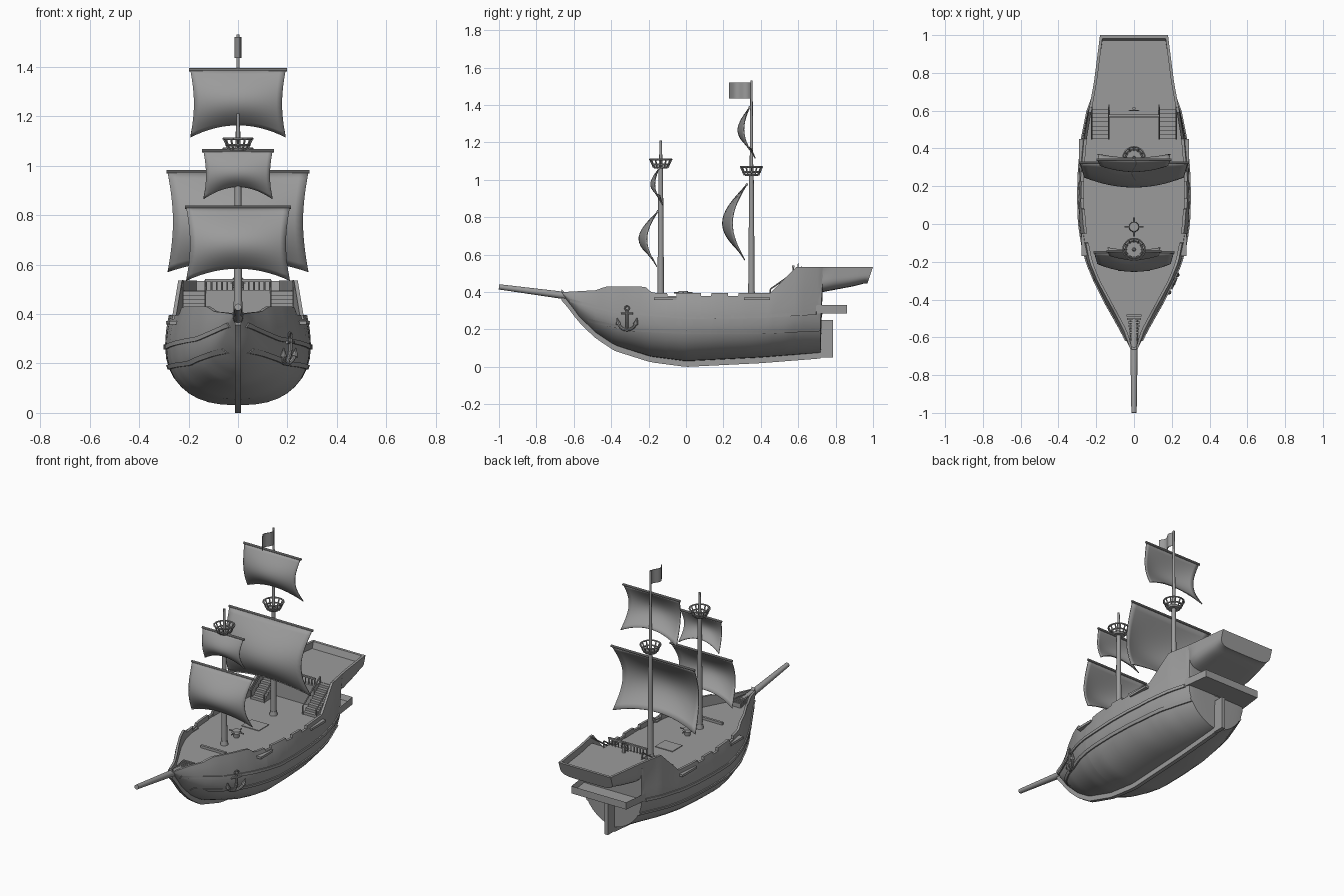
import bpy, bmesh, math
from mathutils import Vector, Matrix

cube = bpy.data.objects.get("Cube")
if cube:
    bpy.data.objects.remove(cube, do_unlink=True)

grey = bpy.data.materials.new("plain_grey")
grey.use_nodes = True
grey.diffuse_color = (0.33, 0.33, 0.33, 1)
grey.node_tree.nodes["Principled BSDF"].inputs["Base Color"].default_value = grey.diffuse_color


def add(name, bm, angle=35):
    """Turn a bmesh into an object with smooth shading and sharp edges."""
    bmesh.ops.recalc_face_normals(bm, faces=bm.faces)
    me = bpy.data.meshes.new(name)
    bm.to_mesh(me)
    bm.free()
    me.materials.append(grey)
    for p in me.polygons:
        p.use_smooth = True
    me.set_sharp_from_angle(angle=math.radians(angle))
    ob = bpy.data.objects.new(name, me)
    bpy.context.scene.collection.objects.link(ob)
    return ob


def put_box(bm, x, y, z):
    size = Vector((x[1] - x[0], y[1] - y[0], z[1] - z[0]))
    mid = Vector((sum(x), sum(y), sum(z))) / 2
    bmesh.ops.create_cube(bm, size=1, matrix=Matrix.Translation(mid) @ Matrix.Diagonal(size.to_4d()))


def put_rod(bm, a, b, r1, r2=None, sides=12):
    a, b = Vector(a), Vector(b)
    m = Matrix.Translation((a + b) / 2) @ (b - a).to_track_quat('Z', 'Y').to_matrix().to_4x4()
    bmesh.ops.create_cone(bm, cap_ends=True, segments=sides, radius1=r1,
                          radius2=r1 if r2 is None else r2, depth=(b - a).length, matrix=m)


def put_path(bm, pts, r, sides=6):
    for a, b in zip(pts, pts[1:]):
        put_rod(bm, a, b, r, sides=sides)


def loft(bm, rings):
    vs = [[bm.verts.new(p) for p in ring] for ring in rings]
    n = len(vs[0])
    for a, b in zip(vs, vs[1:]):
        for i in range(n):
            bm.faces.new((a[i], a[(i + 1) % n], b[(i + 1) % n], b[i]))
    bm.faces.new(vs[0])
    bm.faces.new(vs[-1])


def lerp(table, y):
    if y <= table[0][0]:
        return table[0][1]
    for (a, u), (b, v) in zip(table, table[1:]):
        if y <= b:
            return u + (v - u) * (y - a) / (b - a)
    return table[-1][1]


# Hull lines along the length
BOTTOM = [(-.66, .385), (-.57, .265), (-.48, .18), (-.38, .115), (-.19, .055), (0, .03),
          (.4, .05), (.72, .075), (.73, .4), (.97, .445)]
BEAM = [(-.66, .02), (-.56, .07), (-.42, .15), (-.3, .21), (-.2, .25), (-.1, .275), (0, .29),
        (.15, .295), (.3, .29), (.45, .275), (.6, .245), (.72, .2), (.75, .212), (1, .18)]
RAIL_X = [(-.66, .02), (-.56, .055), (-.42, .13), (-.3, .195), (-.2, .235), (-.1, .255), (0, .27),
          (.15, .28), (.3, .278), (.45, .265), (.6, .24), (.75, .212), (1, .18)]
RAIL_Z = [(-.66, .4), (-.48, .41), (-.43, .43), (-.22, .43), (-.18, .395), (.45, .395), (.59, .535)]
FULLNESS = [(-.66, .85), (-.4, .6), (-.1, .4), (.35, .4), (.72, .6), (.73, .15)]
PORTS = [(-.1, -.05), (.08, .135), (.225, .28)]
DECK, POOP = .365, .495


def half_width(y, z):
    zb, zt = lerp(BOTTOM, y), lerp(RAIL_Z, y)
    zm = max(.27, (zb + zt) / 2)
    if z < zm:
        s = min(1, max(0, (z - zb) / (zm - zb)))
        return lerp(BEAM, y) * (1 - (1 - s) ** 2.2) ** lerp(FULLNESS, y)
    t = min(1, (z - zm) / (zt - zm))
    return lerp(BEAM, y) + (lerp(RAIL_X, y) - lerp(BEAM, y)) * t * t


def section(y):
    zb, zt = lerp(BOTTOM, y), lerp(RAIL_Z, y)
    zm = max(.27, (zb + zt) / 2)
    if any(a < y < b for a, b in PORTS):
        zt = .378
    zd = max(DECK if y < .63 else POOP, zb + .005)
    if y > .982 or y < -.655:
        zd = zt - .001
    zs = [zb + (zm - zb) * (k / 9) ** 2 for k in range(10)] + [zm + (zt - zm) * k / 4 for k in range(1, 5)]
    side = [(half_width(y, z), z) for z in zs]
    xi = max(side[-1][0] - .015, side[-1][0] * .6)
    side += [(xi, zt), (xi, zd)]
    ring = [(0, zb)] + side[1:] + [(0, zd)] + [(-x, z) for x, z in reversed(side[1:])]
    rake = max(0, y - .9) * .3
    return [(x, y - rake * (.535 - z) / .09, z) for x, z in ring]


# Hull with bulwark, deck and raised stern
stations = [-.66 + 1.66 * k / 56 for k in range(57)] + [.72, .73, .629, .631, .981, .983, -.654, -.656, .59, .45]
stations += [e + d for p in PORTS for e in p for d in (-.001, .001)]
bm = bmesh.new()
loft(bm, [section(y) for y in sorted(set(stations))])
add("hull", bm)

# Keel and stem
bm = bmesh.new()
rings = []
for k in range(40):
    y = -.665 + 1.385 * k / 39
    z = lerp(BOTTOM, y)
    rings.append([(-.012, y, z + .03), (.012, y, z + .03), (.012, y, z - .03), (-.012, y, z - .03)])
loft(bm, rings)
add("keel", bm)

# Wales running along both sides
WALES = [[(-.62, .355), (-.4, .3), (0, .265), (.4, .27), (.73, .29)],
         [(-.53, .25), (-.3, .2), (0, .185), (.4, .185), (.72, .2)]]
bm = bmesh.new()
for table in WALES:
    for s in (-1, 1):
        rings = []
        for k in range(41):
            y = table[0][0] + (table[-1][0] - table[0][0]) * k / 40
            z = lerp(table, y)
            lo, hi = half_width(y, z - .009), half_width(y, z + .009)
            rings.append([(s * (lo - .01), y, z - .009), (s * (lo + .007), y, z - .009),
                          (s * (hi + .007), y, z + .009), (s * (hi - .01), y, z + .009)])
        loft(bm, rings)
add("wales", bm)

# Channel ledges beside the masts
bm = bmesh.new()
for s in (-1, 1):
    for x, y in ((.278, (-.17, -.05)), (.292, (.31, .45))):
        put_box(bm, sorted((s * (x - .04), s * x)), y, (.358, .372))
add("channel_ledges", bm)

# Stern gallery with sunken floor, and rudder
bm = bmesh.new()
put_box(bm, (-.21, .21), (.69, .86), (.285, .33))
for v in bm.verts:
    if v.co.y > .8:
        v.co.x *= .9
bm.faces.ensure_lookup_table()
top = [f for f in bm.faces if f.calc_center_median().z > .32]
bmesh.ops.inset_region(bm, faces=top, thickness=.015, depth=0)
bmesh.ops.translate(bm, verts=top[0].verts, vec=(0, 0, -.03))
add("stern_gallery", bm)
bm = bmesh.new()
put_box(bm, (-.012, .012), (.7, .787), (.05, .25))
add("rudder", bm)

# Bowsprit, masts, yards
bm = bmesh.new()
put_rod(bm, (0, -.5, .362), (0, -1, .428), .022, .014, 16)
add("bowsprit", bm)
MASTS = {"fore": (-.135, 1.21, 1.065), "main": (.35, 1.53, 1.025)}
for name, (y, top_z, nest) in MASTS.items():
    bm = bmesh.new()
    put_rod(bm, (0, y, DECK - .01), (0, y, nest), .018, .012, 16)
    put_rod(bm, (0, y, nest), (0, y, top_z), .01, .006, 12)
    put_rod(bm, (0, y, DECK - .01), (0, y, DECK + .025), .025, .019, 16)
    add(name + "_mast", bm)
    # Lookout basket
    bm = bmesh.new()
    put_rod(bm, (0, y, nest - .005), (0, y, nest + .006), .034, .04, 20)
    for r, z in ((.058, nest + .044), (.046, nest + .018)):
        put_path(bm, [(r * math.cos(a * math.pi / 10), y + r * math.sin(a * math.pi / 10), z)
                      for a in range(21)], .005)
    for k in range(12):
        c, s = math.cos(k * math.pi / 6), math.sin(k * math.pi / 6)
        put_rod(bm, (.038 * c, y + .038 * s, nest), (.058 * c, y + .058 * s, nest + .046), .004, sides=6)
    add(name + "_lookout", bm)


# Billowing sails, each hung from a yard
def sail(name, y_top, y_low, z_top, z_low, w, depth):
    bm = bmesh.new()
    n, m = 16, 14
    grid = []
    for j in range(m + 1):
        v = j / m
        row = []
        for i in range(n + 1):
            u = 2 * i / n - 1
            belly = .6 * math.sin(math.pi * v) + .45 * (1 - u * u) * math.sin(math.pi * v * .8)
            row.append(bm.verts.new((u * w * (1 - .08 * math.sin(math.pi * v)),
                                     y_top + (y_low - y_top) * v - depth * belly,
                                     z_top + (z_low - z_top) * v + .05 * v * v * (1 - u * u))))
        grid.append(row)
    for a, b in zip(grid, grid[1:]):
        for i in range(n):
            bm.faces.new((a[i], a[i + 1], b[i + 1], b[i]))
    ob = add(name + "_sail", bm, 60)
    mod = ob.modifiers.new("thickness", 'SOLIDIFY')
    mod.thickness = .005
    mod.offset = 0
    bm = bmesh.new()
    put_rod(bm, (-w - .005, y_top, z_top), (w + .005, y_top, z_top), .007, sides=10)
    add(name + "_yard", bm)


sail("main_lower", .325, .315, .975, .57, .285, .12)
sail("main_upper", .34, .37, 1.388, 1.115, .193, .075)
sail("fore_lower", -.15, -.155, .832, .535, .21, .095)
sail("fore_upper", -.145, -.125, 1.06, .865, .14, .052)

# Flag
bm = bmesh.new()
loft(bm, [[(.012 * math.sin(k * .7) + s * .002, .348 - .0118 * k, z)
           for s, z in ((-1, 1.435), (1, 1.435), (1, 1.52), (-1, 1.52))] for k in range(11)])
add("flag", bm)

# Raised deck front, stairs and their handrails
bm = bmesh.new()
put_box(bm, (-.13, .13), (.565, .64), (DECK - .01, POOP))
add("poop_front", bm)
bm = bmesh.new()
for s in (-1, 1):
    for k in range(8):
        y = .45 + k * .0225
        put_box(bm, sorted((s * .135, s * .222)), (y, y + .024), (DECK - .005, DECK + (k + 1) * .016))
    for x in (.133, .224):
        put_path(bm, [(s * x, .45, DECK), (s * x, .45, DECK + .05), (s * x, .62, POOP + .04),
                      (s * x, .62, POOP)], .004)
add("stairs", bm)

# Railing and steering wheel
bm = bmesh.new()
put_box(bm, (-.134, .134), (.567, .579), (.532, .541))
for k in range(13):
    x = -.129 + k * .0215
    put_rod(bm, (x, .573, POOP), (x, .573, .535), .004, sides=6)
add("poop_railing", bm)
bm = bmesh.new()
put_box(bm, (-.008, .008), (.606, .618), (POOP, .53))
hub = Vector((0, .6, .525))
ends = [hub + Vector((math.cos(k * math.pi / 4), 0, math.sin(k * math.pi / 4))) * .03 for k in range(9)]
put_path(bm, [hub.lerp(e, .75) for e in ends], .003)
for e in ends[:8]:
    put_rod(bm, hub, e, .002, sides=6)
add("steering_wheel", bm)

# Deck fittings: capstan, hatch, fore step, bow grating
bm = bmesh.new()
put_rod(bm, (0, -.015, DECK), (0, -.015, .395), .016, .02)
put_rod(bm, (0, -.015, .393), (0, -.015, .406), .028, .024, 16)
for d in (Vector((.05, 0, 0)), Vector((0, .05, 0))):
    c = Vector((0, -.015, .397))
    put_rod(bm, c - d, c + d, .004, sides=8)
add("capstan", bm)
bm = bmesh.new()
put_box(bm, (-.06, .06), (.12, .22), (DECK - .005, DECK + .004))
add("hatch", bm)
bm = bmesh.new()
put_box(bm, (-.085, .085), (-.25, -.235), (DECK - .005, DECK + .015))
add("fore_step", bm)
bm = bmesh.new()
for k in range(8):
    y = -.485 - k * .018
    w = .04 - k * .0035
    put_box(bm, (-w, w), (y - .005, y + .005), (DECK, .392))
add("bow_grating", bm)

# Anchor lying against the left bow
bm = bmesh.new()


def on_hull(a, z):
    y = -.315 + a
    return (half_width(y, z) + .01, y, z)


put_path(bm, [on_hull(0, .2 + k * .02) for k in range(6)], .008, 8)
put_path(bm, [on_hull(-.03, .285), on_hull(.03, .285)], .006, 8)
arc = [on_hull(.05 * math.sin(t * .2), .25 - .052 * math.cos(t * .2)) for t in range(-7, 8)]
put_path(bm, arc, .008, 8)
put_path(bm, [on_hull(.012 * math.cos(t * .8), .313 + .012 * math.sin(t * .8)) for t in range(9)], .004)
for s in (-1, 1):
    put_rod(bm, on_hull(s * .046, .228), on_hull(s * .054, .262), .014, .002, 8)
add("anchor", bm)
